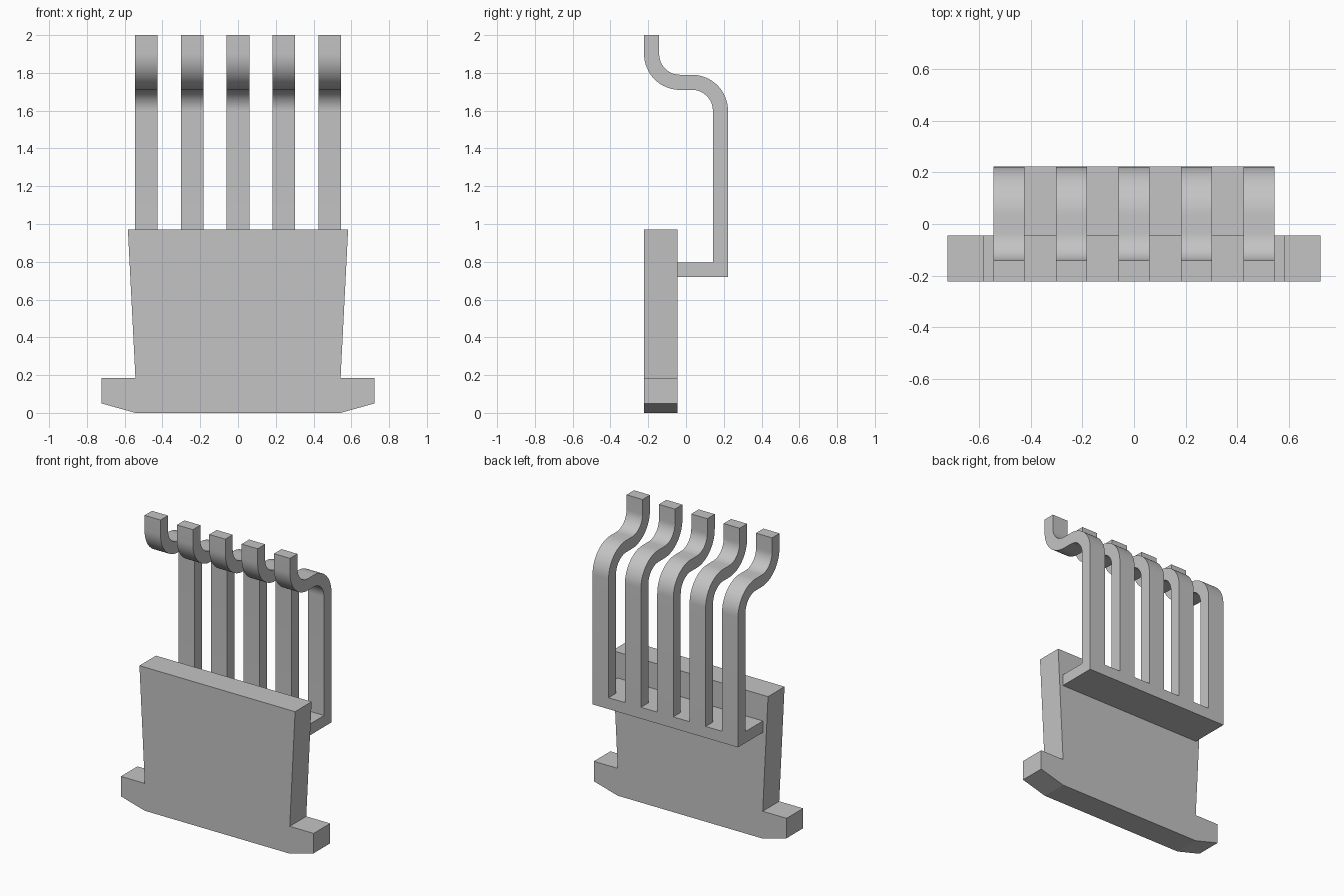
import bpy, bmesh
from math import sin, cos, pi, radians
from mathutils import Vector

cube = bpy.data.objects.get("Cube")
if cube:
    bpy.data.objects.remove(cube, do_unlink=True)

GREY = (0.55, 0.55, 0.55, 1)
grey = bpy.data.materials.new("plain grey")
grey.use_nodes = True
grey.diffuse_color = GREY
grey.node_tree.nodes["Principled BSDF"].inputs["Base Color"].default_value = GREY


def prism(name, outline, offset, open_seam=None):
    """Extrude a closed outline by an offset; drop faces lying at height open_seam."""
    bm = bmesh.new()
    face = bm.faces.new([bm.verts.new(p) for p in outline])
    new = bmesh.ops.extrude_face_region(bm, geom=[face], use_keep_orig=True)["geom"]
    moved = [v for v in new if isinstance(v, bmesh.types.BMVert)]
    bmesh.ops.translate(bm, verts=moved, vec=Vector(offset))
    bmesh.ops.recalc_face_normals(bm, faces=bm.faces)
    if open_seam is not None:
        seam = [f for f in bm.faces if all(abs(v.co.z - open_seam) < 1e-4 for v in f.verts)]
        bmesh.ops.delete(bm, geom=seam, context="FACES")
    mesh = bpy.data.meshes.new(name)
    bm.to_mesh(mesh)
    bm.free()
    mesh.materials.append(grey)
    obj = bpy.data.objects.new(name, mesh)
    bpy.context.collection.objects.link(obj)
    return obj


def arc(cy, cz, r, start, end, steps=16):
    """Points of an arc in the side plane."""
    angles = [start + (end - start) * i / steps for i in range(steps + 1)]
    return [(cy + r * cos(a), cz + r * sin(a)) for a in angles]


FRONT, PLATE_BACK, BACK = -0.222, -0.045, 0.222
SHELF_LOW, SHELF_TOP = 0.72, 0.797
HALF, TINE_WIDTH, TINES = 0.545, 0.12, 5

# Tapered plate with a foot at each lower corner
half = [(0.543, 0), (0.722, 0.05), (0.722, 0.185), (0.543, 0.185), (0.583, 0.972)]
outline = half + [(-x, z) for x, z in reversed(half)]
prism("plate", [(x, FRONT, z) for x, z in outline], (0, PLATE_BACK - FRONT, 0))

# Shelf joining the tines to the plate
shelf = [(PLATE_BACK, SHELF_LOW), (BACK, SHELF_LOW), (BACK, SHELF_TOP), (PLATE_BACK, SHELF_TOP)]
prism("shelf", [(-HALF, y, z) for y, z in shelf], (2 * HALF, 0, 0))

# S-bent tines of constant thickness
OUTER, INNER = 0.19, 0.11
BEND_Y, UPPER_Z, LOWER_Z = 0.032, 1.9, 1.6
profile = ([(BACK, SHELF_TOP)]
           + arc(BEND_Y, LOWER_Z, OUTER, 0, pi / 2)
           + arc(-BEND_Y, UPPER_Z, INNER, 1.5 * pi, pi)
           + [(FRONT + OUTER - INNER, 2), (FRONT, 2)]
           + arc(-BEND_Y, UPPER_Z, OUTER, pi, 1.5 * pi)
           + arc(BEND_Y, LOWER_Z, INNER, pi / 2, 0)
           + [(BACK - OUTER + INNER, SHELF_TOP)])
pitch = (2 * HALF - TINE_WIDTH) / (TINES - 1)
for i in range(TINES):
    x = -HALF + i * pitch
    tine = prism(f"tine_{i + 1}", [(x, y, z) for y, z in profile],
                 (TINE_WIDTH, 0, 0), open_seam=SHELF_TOP)
    bpy.ops.object.select_all(action="DESELECT")
    tine.select_set(True)
    bpy.context.view_layer.objects.active = tine
    bpy.ops.object.shade_smooth_by_angle(angle=radians(30))
